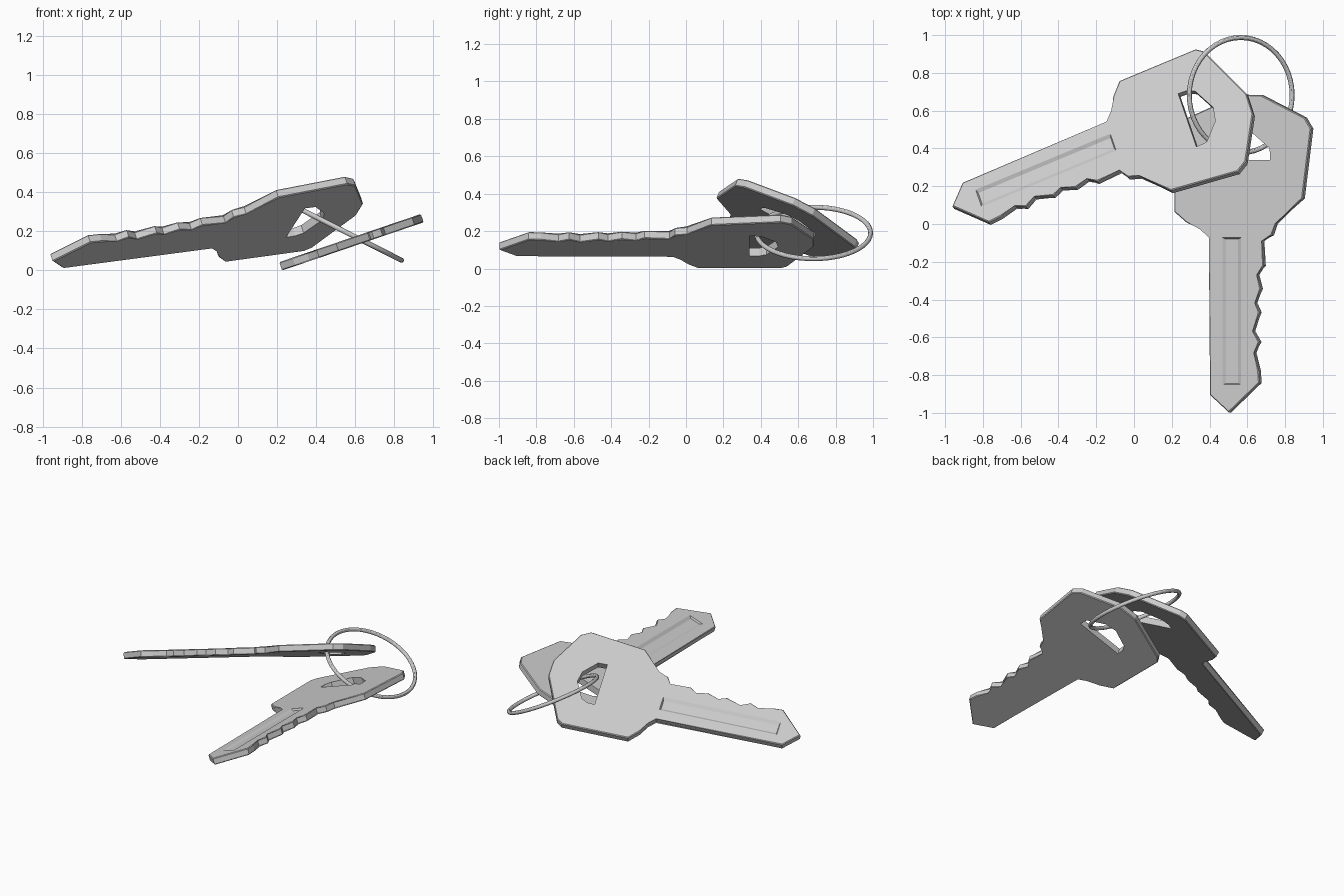
import bpy, bmesh, math
from mathutils import Matrix, Vector

if "Cube" in bpy.data.objects:
    bpy.data.objects.remove(bpy.data.objects["Cube"])

T = 0.045  # key thickness

# Key outline: x across the blade, y from blade tip to head, top face at z = 0
OUTLINE = [
    (0, 0), (.106, -.093), (.277, .064), (.272, .13),                    # tip
    (.241, .224), (.276, .28), (.234, .338), (.277, .437), (.246, .487),  # teeth
    (.284, .562), (.257, .637), (.3, .684), (.285, .818),
    (.345, .845), (.362, .91), (.518, 1.04), (.566, 1.41), (.53, 1.468),  # head
    (.285, 1.588), (.16, 1.59), (-.17, 1.448), (-.2, 1.41),
    (-.2, .97), (-.129, .911), (-.05, .88), (0, .836)]
HOLE = [(.005, 1.245), (.337, 1.245), (.335, 1.305), (.24, 1.385),
        (.16, 1.398), (.03, 1.335), (.008, 1.295)]


def prism(name, bottom, top, z0, z1, matrix, chamfer=0):
    """Solid between two matching outlines."""
    bm = bmesh.new()
    lo = [bm.verts.new((x, y, z0)) for x, y in bottom]
    hi = [bm.verts.new((x, y, z1)) for x, y in top]
    caps = [bm.faces.new(lo[::-1]), bm.faces.new(hi)]
    n = len(lo)
    for i in range(n):
        j = (i + 1) % n
        bm.faces.new((lo[i], lo[j], hi[j], hi[i]))
    if chamfer:
        rim = [e for f in caps for e in f.edges]
        bmesh.ops.bevel(bm, geom=rim, offset=chamfer, segments=1,
                        affect='EDGES', profile=0.5)
    bmesh.ops.recalc_face_normals(bm, faces=bm.faces)
    mesh = bpy.data.meshes.new(name)
    bm.to_mesh(mesh)
    bm.free()
    ob = bpy.data.objects.new(name, mesh)
    bpy.context.collection.objects.link(ob)
    ob.matrix_world = matrix
    return ob


def key(name, origin, along, normal):
    u = Vector(along).normalized()
    v = u.cross(Vector(normal)).normalized()
    n = v.cross(u)
    m = Matrix.Translation(origin) @ Matrix((v, u, n)).transposed().to_4x4()
    body = prism(name, OUTLINE, OUTLINE, -T, 0, m, 0.005)
    # ring hole and shallow blade groove
    hole = prism(name + "_hole_cutter", HOLE, HOLE, -.1, .1, m)
    floor = [(.088, .06), (.155, .06), (.155, .825), (.088, .825)]
    mouth = [(.052, .048), (.197, .048), (.197, .84), (.052, .84)]
    groove = prism(name + "_groove_cutter", floor, mouth, -.012, .012, m)
    for cutter in (hole, groove):
        cutter.hide_render = True
        cutter.display_type = 'WIRE'
        mod = body.modifiers.new(cutter.name, 'BOOLEAN')
        mod.operation = 'DIFFERENCE'
        mod.solver = 'EXACT'
        mod.object = cutter
        cutter.hide_set(True)
    return body


# Two identical keys, each lying at its own tilt
key("upper_key", (-.908, .22, .05), (.916, .381, .126), (-.277, .375, .885))
key("lower_key", (.401, -.905, .107), (0, 1, 0), (-.322, 0, .947))

# Ring through both heads
bpy.ops.mesh.primitive_torus_add(
    major_segments=48, minor_segments=12, major_radius=.305, minor_radius=.013,
    location=(.565, .682, .19), rotation=(0, math.radians(26.8), 0))
ring = bpy.context.object
ring.name = "key_ring"
bpy.ops.object.shade_smooth_by_angle()
